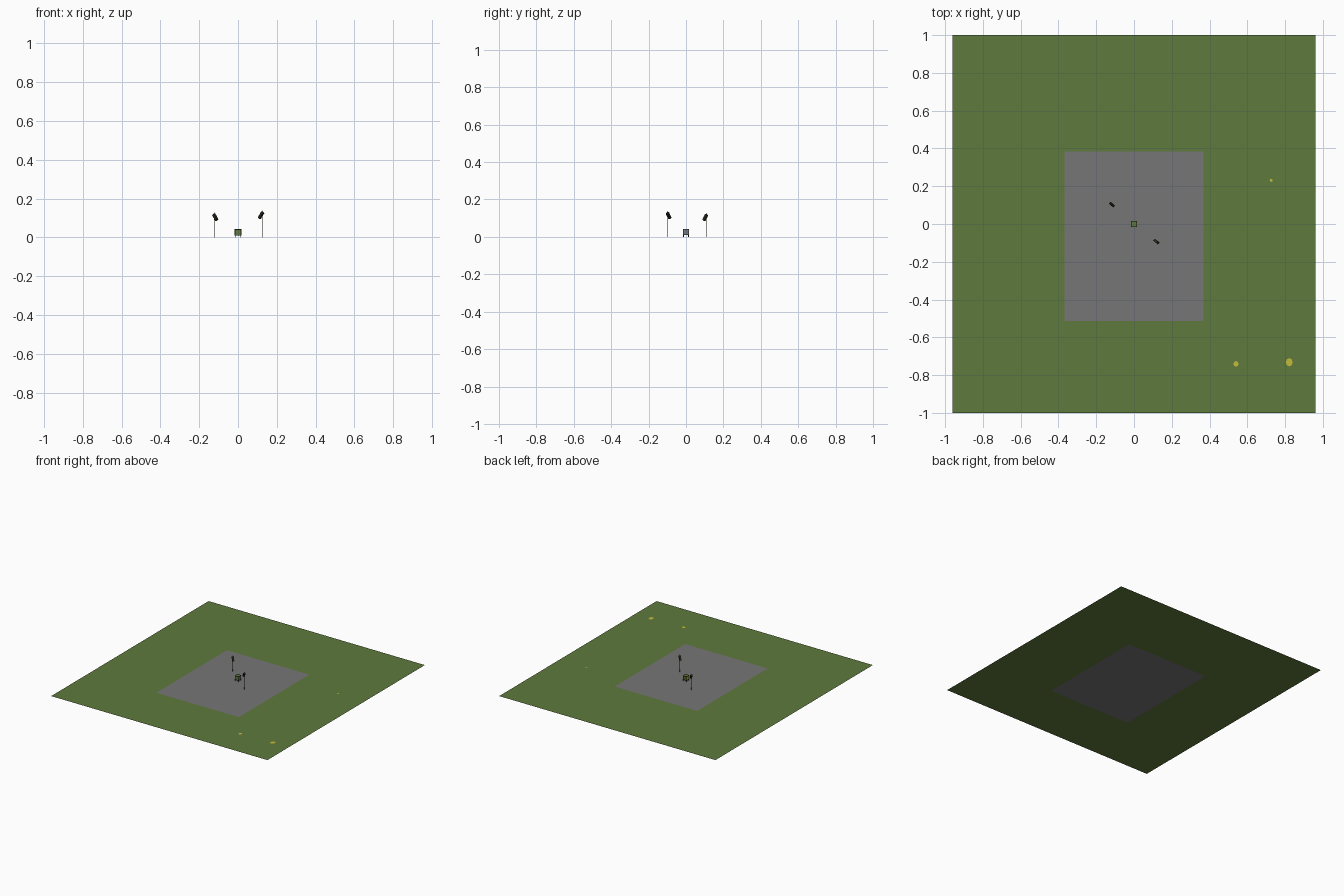
import bpy, bmesh, math
from mathutils import Vector, Matrix

if "Cube" in bpy.data.objects:
    bpy.data.objects.remove(bpy.data.objects["Cube"])


def material(name, r, g, b):
    m = bpy.data.materials.new(name)
    m.diffuse_color = (r, g, b, 1)
    m.use_nodes = True
    m.node_tree.nodes["Principled BSDF"].inputs["Base Color"].default_value = m.diffuse_color
    return m


GRASS = material("grass green", 0.115, 0.195, 0.048)
PAVING = material("paving grey", 0.18, 0.18, 0.18)
YELLOW = material("yellow", 0.55, 0.50, 0.04)
DARK = material("dark metal", 0.02, 0.022, 0.012)
OLIVE = material("olive", 0.10, 0.11, 0.02)
STEEL = material("blue grey", 0.16, 0.19, 0.22)


def finish(name, bm, *mats):
    me = bpy.data.meshes.new(name)
    bm.to_mesh(me)
    bm.free()
    ob = bpy.data.objects.new(name, me)
    bpy.context.collection.objects.link(ob)
    for m in mats:
        me.materials.append(m)
    return ob


def box(name, centre, size, *mats, rot=Matrix.Identity(4)):
    bm = bmesh.new()
    bmesh.ops.create_cube(bm, size=1, matrix=Matrix.Translation(centre) @ rot
                          @ Matrix.Diagonal((*size, 1)))
    return finish(name, bm, *mats)


def rod(name, a, b, r1, r2, mat, sides=6):
    a, b = Vector(a), Vector(b)
    d = b - a
    bm = bmesh.new()
    bmesh.ops.create_cone(bm, cap_ends=True, segments=sides, radius1=r1, radius2=r2,
                          depth=d.length, matrix=Matrix.Translation((a + b) / 2)
                          @ d.to_track_quat('Z', 'Y').to_matrix().to_4x4())
    return finish(name, bm, mat)


# Lawn sheet with the paved rectangle cut into its middle
bm = bmesh.new()
xs, ys = (-0.962, -0.367, 0.367, 0.962), (-1, -0.513, 0.383, 1)
grid = [[bm.verts.new((x, y, 0)) for x in xs] for y in ys]
for j in range(3):
    for i in range(3):
        f = bm.faces.new((grid[j][i], grid[j][i + 1], grid[j + 1][i + 1], grid[j + 1][i]))
        f.material_index = int(i == 1 and j == 1)
finish("lawn_and_paving", bm, GRASS, PAVING)

# Small flat yellow patches on the lawn
for n, (x, y, rx, ry) in enumerate(((0.822, -0.732, 0.018, 0.022),
                                    (0.54, -0.741, 0.014, 0.015),
                                    (0.726, 0.231, 0.008, 0.008))):
    bm = bmesh.new()
    bmesh.ops.create_circle(bm, cap_ends=True, segments=8, radius=1,
                            matrix=Matrix.Translation((x, y, 0.001))
                            @ Matrix.Diagonal((rx, ry, 1, 1)))
    finish(f"yellow_patch_{n}", bm, YELLOW)

# Centre crate: inset panels in a dark frame, panel colour by facing direction
crate = box("centre_crate", (0, 0, 0.026), (0.034, 0.034, 0.032), DARK, OLIVE, STEEL, GRASS, YELLOW)
bm = bmesh.new()
bm.from_mesh(crate.data)
panels = list(bm.faces)
bmesh.ops.inset_individual(bm, faces=panels, thickness=0.005, depth=-0.001)
for f in panels:
    n = f.normal
    f.material_index = (2 if n.x > 0.5 else 3 if abs(n.z) > 0.5 or n.y < -0.5
                        else 4 if n.x < -0.5 else 1)
bm.to_mesh(crate.data)
bm.free()
for sx in (-1, 1):
    for sy in (-1, 1):
        box("crate_foot", (sx * 0.014, sy * 0.014, 0.005), (0.004, 0.004, 0.01), DARK)

# Two posts with tilted heads aimed at the crate
for label, x, y, top in (("left", -0.123, 0.108, 0.108), ("right", 0.125, -0.098, 0.118)):
    rod(label + "_post", (x, y, 0), (x, y, top), 0.002, 0.002, DARK)
    inward = Vector((-x, -y, 0)).normalized()
    aim = (inward * 0.6 + Vector((0, 0, -0.8))).normalized()
    mid = Vector((x, y, top - 0.004)) + inward * 0.008
    rot = aim.to_track_quat('Z', 'Y').to_matrix().to_4x4()
    box(label + "_head", mid, (0.014, 0.013, 0.036), DARK, rot=rot)
    box(label + "_head_front", mid + aim * 0.0185, (0.011, 0.010, 0.002), OLIVE, rot=rot)
    rod(label + "_tip", (x, y, top), (x, y, top + 0.02), 0.005, 0.001, OLIVE, 4)
